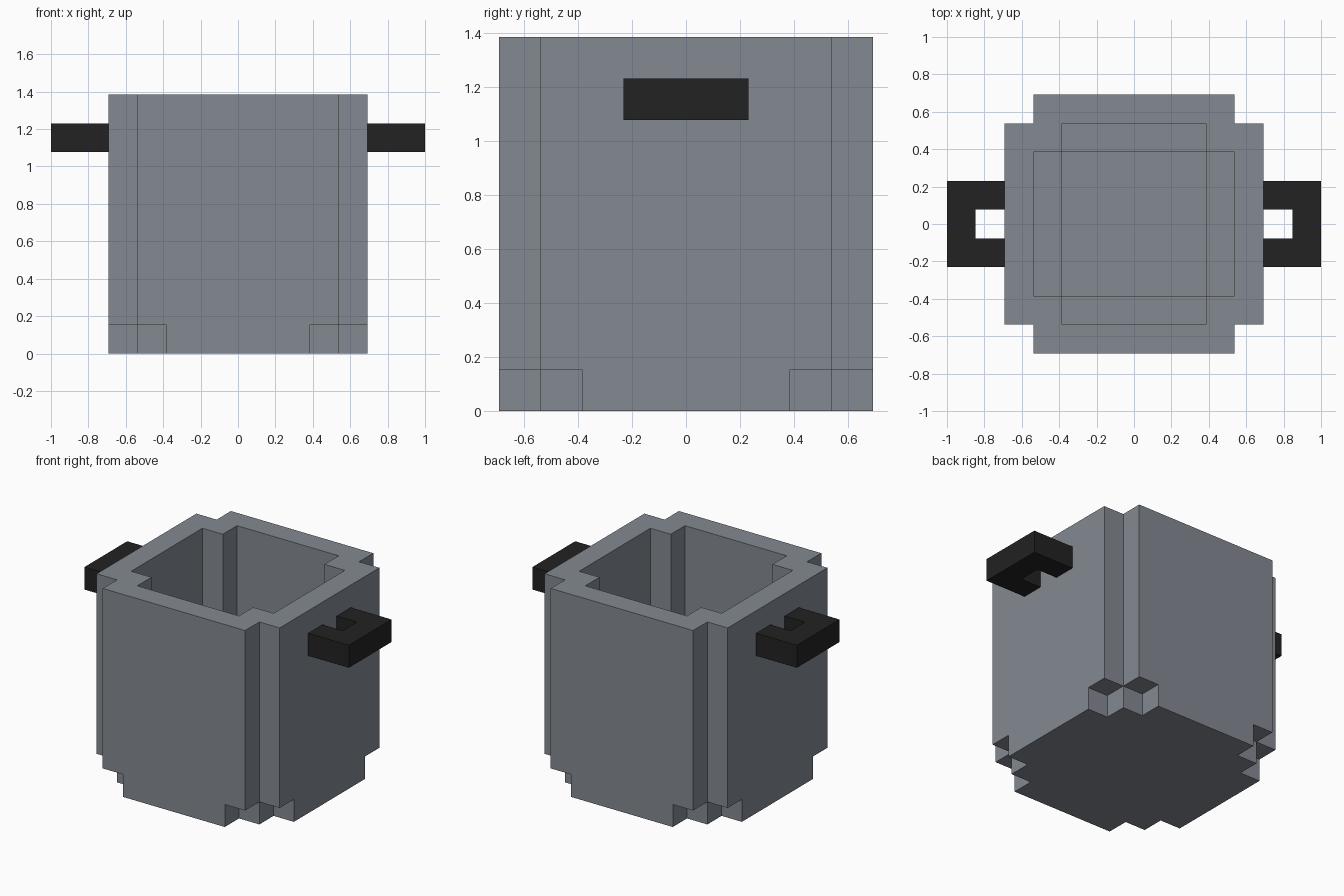
import bpy, bmesh
from mathutils import Vector

cube = bpy.data.objects.get("Cube")
if cube:
    bpy.data.objects.remove(cube, do_unlink=True)

U = 2 / 13  # one block of the grid


def material(name, rgb):
    m = bpy.data.materials.new(name)
    m.use_nodes = True
    m.diffuse_color = (*rgb, 1)
    m.node_tree.nodes["Principled BSDF"].inputs["Base Color"].default_value = (*rgb, 1)
    return m


grey = material("iron grey", (0.23, 0.25, 0.285))
black = material("handle black", (0.016, 0.016, 0.016))


def finish(bm, name, mat):
    bmesh.ops.recalc_face_normals(bm, faces=bm.faces[:])
    bmesh.ops.scale(bm, vec=(U, U, U), verts=bm.verts[:])
    mesh = bpy.data.meshes.new(name)
    bm.to_mesh(mesh)
    bm.free()
    mesh.materials.append(mat)
    obj = bpy.data.objects.new(name, mesh)
    bpy.context.collection.objects.link(obj)
    return obj


# Pot: blocky rounded shell with a stepped foot and a stepped inner floor
def solid(i, j, k):
    a, b = abs(i), abs(j)
    if not 0 <= k <= 8 or max(a, b) > 4:
        return False
    if k == 0:
        return a + b <= 6
    if k == 1:
        return a + b <= 7 and max(a, b) > 2
    return a + b <= 7 and (max(a, b) == 4 or a + b == 6)


bm = bmesh.new()
span = range(-4, 5)
for i in span:
    for j in span:
        for k in range(9):
            if not solid(i, j, k):
                continue
            centre = Vector((i, j, k + 0.5))
            for axis in range(3):
                for sign in (-1, 1):
                    n = Vector((0, 0, 0))
                    n[axis] = sign
                    if solid(i + int(n.x), j + int(n.y), k + int(n.z)):
                        continue
                    s = Vector((0, 0, 0))
                    s[(axis + 1) % 3] = 0.5
                    t = n.cross(s)
                    corners = (s + t, t - s, -s - t, s - t)
                    bm.faces.new([bm.verts.new(centre + n / 2 + c) for c in corners])
bmesh.ops.remove_doubles(bm, verts=bm.verts[:], dist=0.001)
# Merge the flat block faces into large panels
bmesh.ops.dissolve_limit(bm, angle_limit=0.02, verts=bm.verts[:], edges=bm.edges[:])
finish(bm, "pot", grey)

# Handles: U-shaped profile extruded upward, one on each side
profile = [(4.5, -1.5), (6.5, -1.5), (6.5, 1.5), (4.5, 1.5),
           (4.5, 0.5), (5.5, 0.5), (5.5, -0.5), (4.5, -0.5)]
for name, side in (("left_handle", 1), ("right_handle", -1)):
    bm = bmesh.new()
    face = bm.faces.new([bm.verts.new((side * x, y, 7)) for x, y in profile])
    top = bmesh.ops.extrude_face_region(bm, geom=[face])["geom"]
    bmesh.ops.translate(bm, vec=(0, 0, 1),
                        verts=[v for v in top if isinstance(v, bmesh.types.BMVert)])
    finish(bm, name, black)
